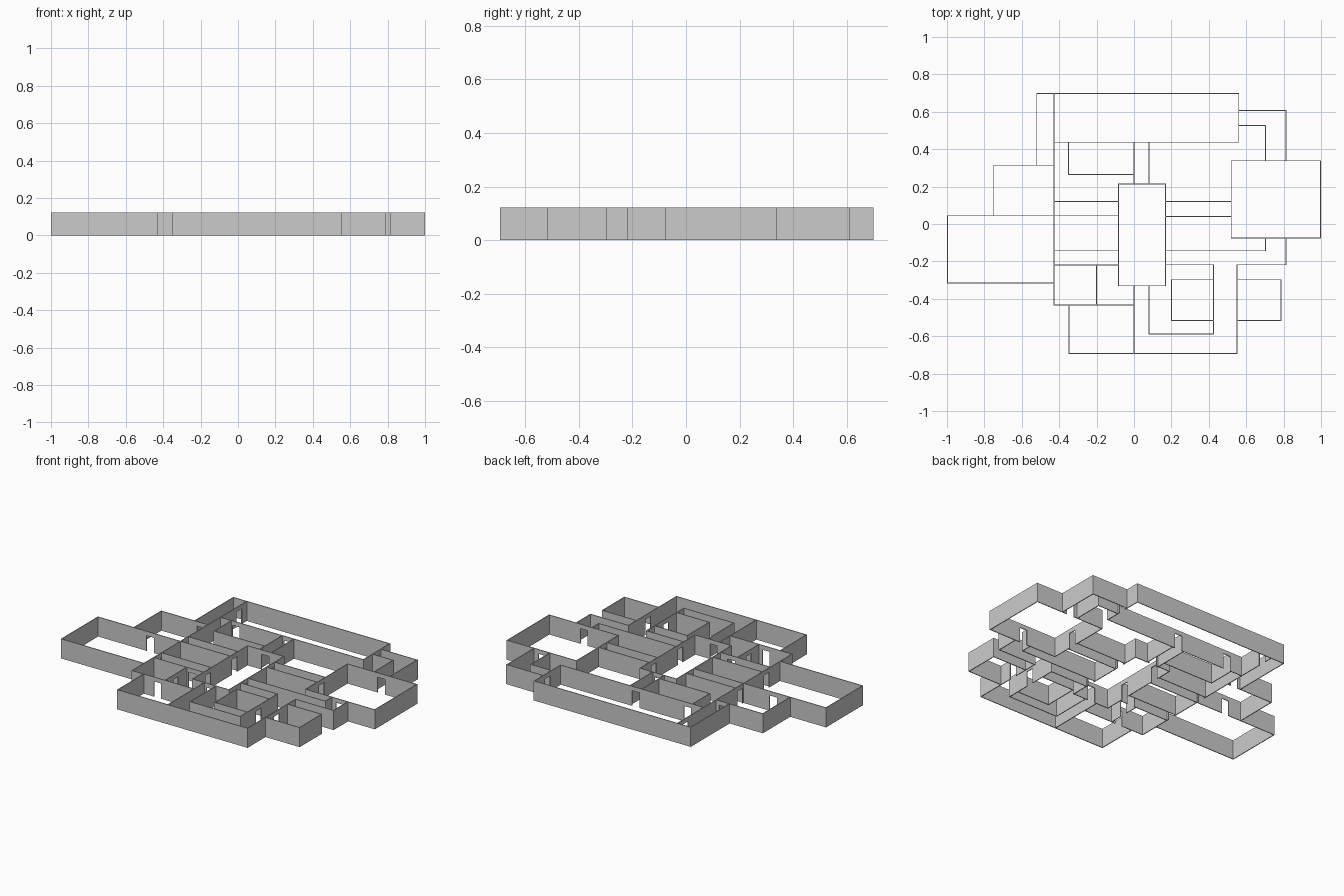
import bpy, bmesh
from mathutils import Matrix

H, T = 0.122, 0.005          # wall height, wall thickness
DOOR_W, DOOR_H = 0.05, 0.095


def box(bm, x0, x1, y0, y1, z0, z1):
    m = Matrix.Translation(((x0 + x1) / 2, (y0 + y1) / 2, (z0 + z1) / 2))
    m = m @ Matrix.Diagonal((x1 - x0, y1 - y0, z1 - z0, 1))
    bmesh.ops.create_cube(bm, size=1, matrix=m)


def wall(bm, axis, at, a, b, doors=()):
    """Wall along axis from a to b at a fixed offset, with lintelled doorways."""
    def piece(s, e, z0):
        if axis == 'x':
            box(bm, s, e, at - T / 2, at + T / 2, z0, H)
        else:
            box(bm, at - T / 2, at + T / 2, s, e, z0, H)
    start = a - T / 2
    for d in sorted(doors):
        piece(start, d - DOOR_W / 2, 0)
        piece(d - DOOR_W / 2, d + DOOR_W / 2, DOOR_H)
        start = d + DOOR_W / 2
    piece(start, b + T / 2, 0)


def part(name, walls):
    bm = bmesh.new()
    for w in walls:
        wall(bm, *w)
    me = bpy.data.meshes.new(name)
    bm.to_mesh(me)
    bm.free()
    bpy.context.collection.objects.link(bpy.data.objects.new(name, me))


# Central room
part("central_room", [
    ('x', 0.213, -0.083, 0.168, [0.04]), ('x', -0.33, -0.083, 0.168, [0.04]),
    ('y', -0.083, -0.33, 0.213, [-0.18, 0.082]), ('y', 0.168, -0.33, 0.213, [-0.18, 0.08])])

# Long north hall with its west annex
part("north_hall", [
    ('x', 0.697, -0.52, 0.56), ('x', 0.437, -0.428, 0.56, [-0.318, 0.04]),
    ('y', 0.56, 0.437, 0.697, [0.567]), ('y', -0.52, 0.314, 0.697)])

# Spine wall shared by all west rooms
part("west_spine_wall", [('y', -0.428, -0.434, 0.697, [-0.18, 0.082, 0.62])])

# West rooms
part("west_rooms", [
    ('x', 0.314, -0.75, -0.428, [-0.475]), ('y', -0.75, 0.044, 0.314),
    ('x', 0.044, -0.9975, -0.428, [-0.635]), ('y', -0.9975, -0.316, 0.044),
    ('x', -0.316, -0.9975, -0.428)])

# Corridors from the centre to the west and north
part("west_corridors", [
    ('x', 0.044, -0.428, -0.083), ('x', 0.12, -0.428, -0.083),
    ('x', -0.143, -0.428, -0.083), ('x', -0.22, -0.428, -0.083, [-0.16])])
part("north_corridor", [('y', 0, 0.213, 0.437), ('y', 0.08, 0.213, 0.437)])
part("north_closet", [('x', 0.265, -0.35, 0), ('y', -0.35, 0.265, 0.437)])

# South-west rooms
part("south_west_rooms", [
    ('x', -0.434, -0.428, 0, [-0.25]), ('y', -0.2, -0.434, -0.22, [-0.33]),
    ('y', -0.347, -0.692, -0.434), ('y', 0, -0.692, -0.33)])

# East room and its corridors
part("east_room", [
    ('x', 0.338, 0.52, 0.9975, [0.755]), ('x', -0.076, 0.52, 0.9975, [0.755]),
    ('y', 0.52, -0.076, 0.338, [0.08]), ('y', 0.9975, -0.076, 0.338)])
part("east_corridor", [('x', 0.12, 0.168, 0.52), ('x', 0.04, 0.168, 0.52)])
part("north_east_corridor", [
    ('x', 0.607, 0.56, 0.812), ('y', 0.812, 0.338, 0.607),
    ('x', 0.526, 0.56, 0.703), ('y', 0.703, 0.338, 0.526)])
part("south_east_corridor", [
    ('x', -0.143, 0.168, 0.703), ('y', 0.703, -0.143, -0.076),
    ('x', -0.218, 0.168, 0.426), ('x', -0.218, 0.55, 0.812),
    ('y', 0.812, -0.218, -0.076)])

# South corridor loop and the two small cells off it
part("south_corridor", [
    ('x', -0.692, -0.347, 0.55), ('y', 0.55, -0.692, -0.218, [-0.407]),
    ('y', 0.08, -0.587, -0.33), ('x', -0.587, 0.08, 0.426),
    ('y', 0.426, -0.587, -0.218, [-0.407])])
for name, x_out, x_in in (("inner_cell", 0.2, 0.426), ("outer_cell", 0.786, 0.55)):
    a, b = sorted((x_out, x_in))
    part(name, [('x', -0.298, a, b), ('x', -0.515, a, b), ('y', x_out, -0.515, -0.298)])
